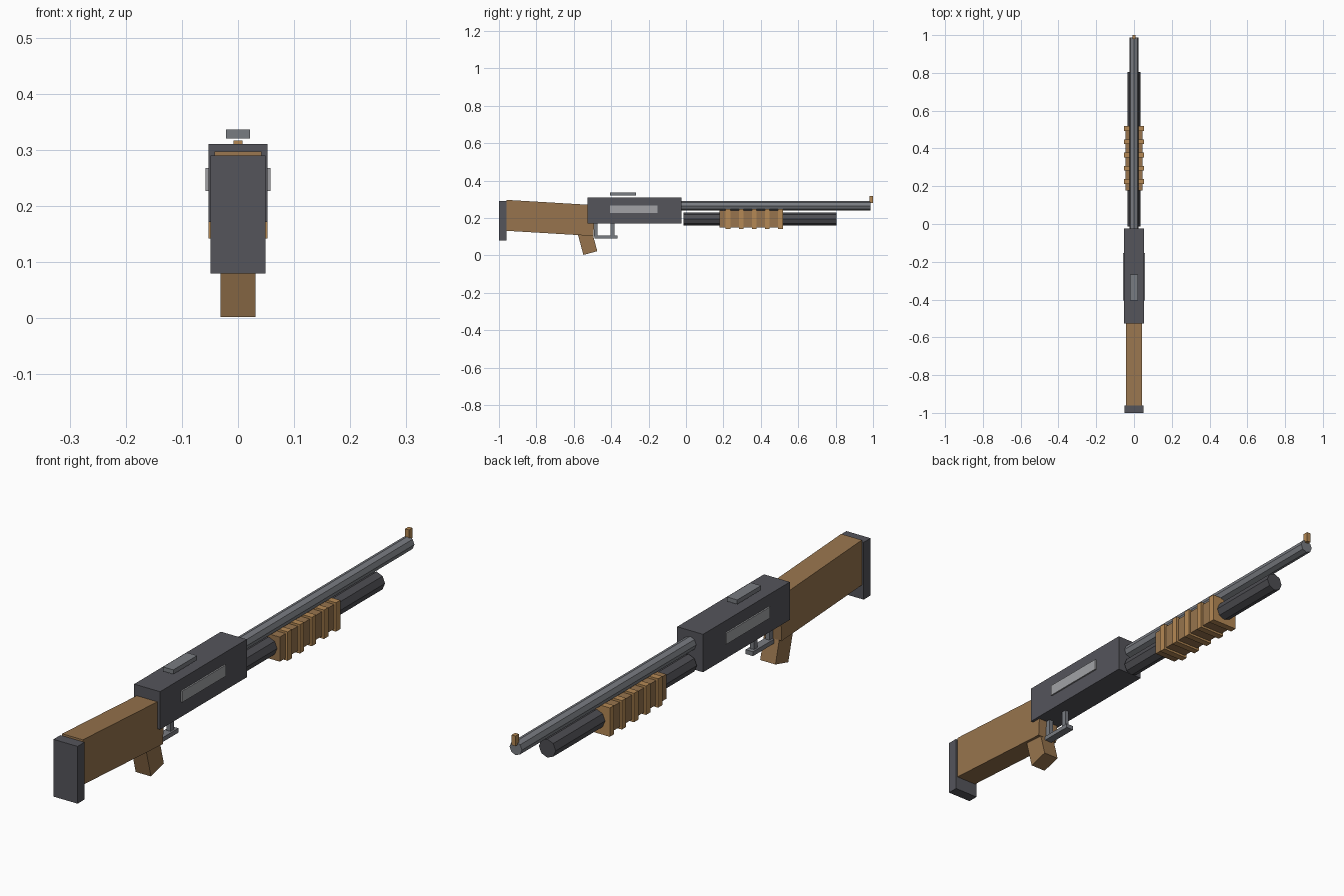
import bpy, math
from mathutils import Matrix

cube = bpy.data.objects.get("Cube")
if cube:
    bpy.data.objects.remove(cube, do_unlink=True)


def material(name, r, g, b):
    m = bpy.data.materials.new(name)
    m.use_nodes = True
    m.diffuse_color = (r, g, b, 1)
    m.node_tree.nodes["Principled BSDF"].inputs["Base Color"].default_value = (r, g, b, 1)
    return m


dark = material("dark gunmetal", 0.09, 0.09, 0.105)
tube_dark = material("tube black steel", 0.075, 0.075, 0.085)
steel = material("barrel steel", 0.19, 0.2, 0.22)
bright = material("bright steel", 0.36, 0.365, 0.38)
wood = material("walnut wood", 0.31, 0.175, 0.075)
light_wood = material("light wood", 0.46, 0.25, 0.09)


def finish(name, mat):
    ob = bpy.context.object
    ob.name = ob.data.name = name
    ob.data.materials.append(mat)
    return ob


def box(name, mat, x, y, z, tilt=0):
    """Box of half width x, spanning y and z, tilted about its centre."""
    centre = (0, (y[0] + y[1]) / 2, (z[0] + z[1]) / 2)
    bpy.ops.mesh.primitive_cube_add(size=1, location=centre)
    ob = finish(name, mat)
    ob.data.transform(Matrix.Diagonal((2 * x, y[1] - y[0], z[1] - z[0], 1)))
    ob.rotation_euler.x = math.radians(tilt)
    return ob


def tube(name, mat, radius, y, z):
    """Eight-sided bar along y."""
    bpy.ops.mesh.primitive_cylinder_add(
        vertices=8, radius=radius, depth=y[1] - y[0],
        location=(0, (y[0] + y[1]) / 2, z), rotation=(math.pi / 2, 0, 0))
    return finish(name, mat)


# Stock, butt plate and grip
box("butt_plate", dark, 0.049, (-1, -0.96), (0.08, 0.29))
box("stock", wood, 0.042, (-0.965, -0.49), (0.118, 0.283), -3.4)
box("grip", wood, 0.031, (-0.57, -0.493), (0.01, 0.165), 15)

# Receiver with side ports and floating rear sight
box("receiver", dark, 0.0525, (-0.527, -0.024), (0.172, 0.311))
box("ejection_port", bright, 0.058, (-0.405, -0.153), (0.227, 0.268))
box("rear_sight", steel, 0.021, (-0.405, -0.267), (0.32, 0.336))

# Trigger and guard
box("trigger_guard", steel, 0.015, (-0.49, -0.367), (0.09, 0.106))
for name, y in (("guard_front_post", -0.393), ("guard_rear_post", -0.483)):
    box(name, steel, 0.008, (y - 0.01, y + 0.01), (0.1, 0.18))

# Barrel, magazine tube and bead
tube("barrel", steel, 0.025, (-0.03, 0.987), 0.265)
tube("magazine_tube", tube_dark, 0.034, (-0.014, 0.804), 0.195)
box("front_sight", light_wood, 0.008, (0.98, 1), (0.28, 0.317))

# Ribbed pump handle
box("pump", wood, 0.045, (0.178, 0.5), (0.15, 0.24))
for i in range(5):
    y = 0.225 + 0.07 * i
    box(f"pump_rib_{i + 1}", light_wood, 0.053, (y - 0.0125, y + 0.0125), (0.142, 0.248))
